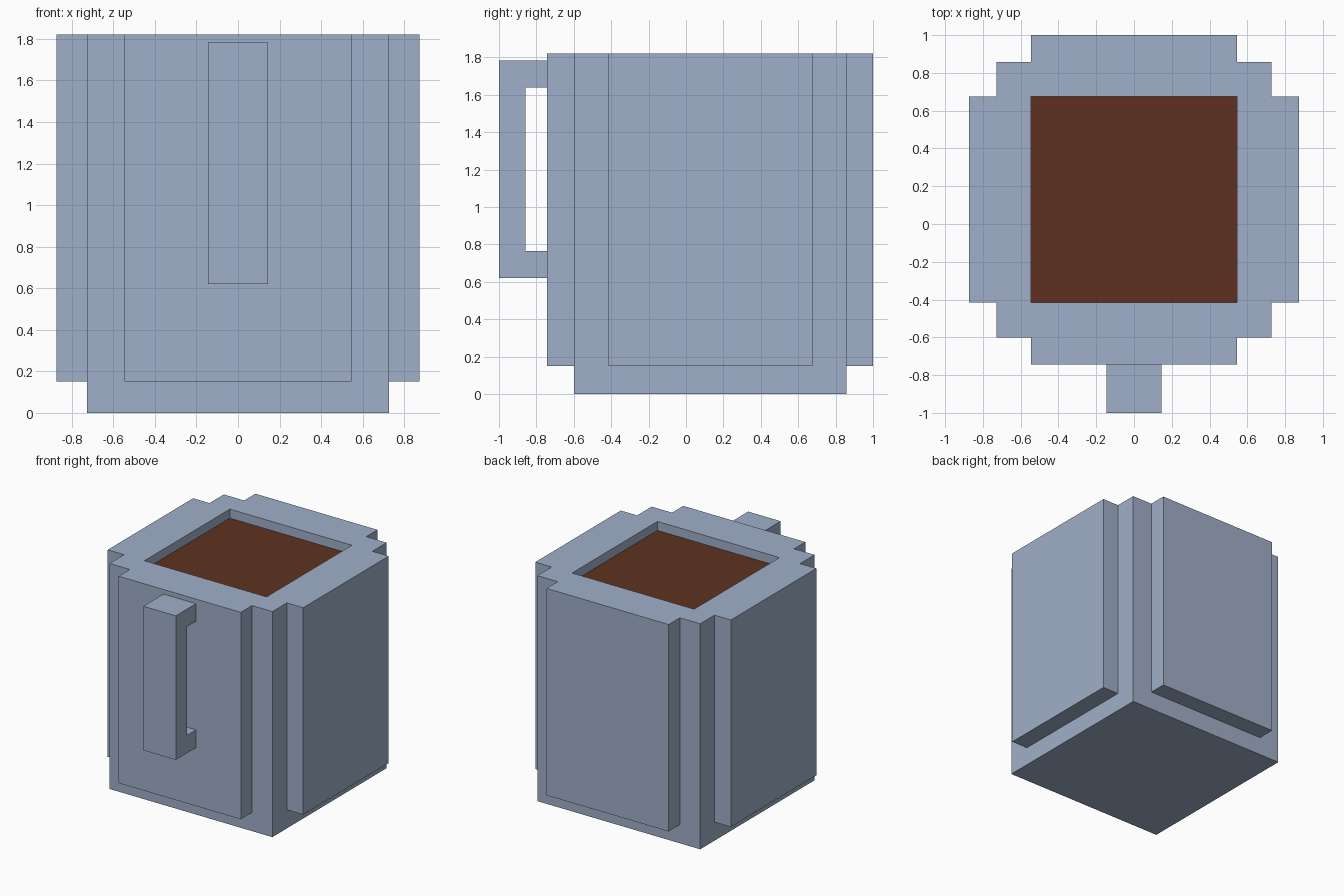
import bpy, bmesh
from mathutils import Vector

if "Cube" in bpy.data.objects:
    bpy.data.objects.remove(bpy.data.objects["Cube"])


def material(name, rgb):
    m = bpy.data.materials.new(name)
    m.diffuse_color = (*rgb, 1.0)
    m.use_nodes = True
    m.node_tree.nodes["Principled BSDF"].inputs["Base Color"].default_value = m.diffuse_color
    return m


BLUE = material("blue_grey_ceramic", (0.35, 0.43, 0.58))
BROWN = material("brown_coffee", (0.112, 0.031, 0.0144))

TOP, STEP = 1.82, 0.15          # rim height, bottom of the side panels
COFFEE = 1.747                  # drink level
IN_X, IN_Y = (-0.545, 0.545), (-0.415, 0.675)
CORE_X, CORE_Y = (-0.727, 0.727), (-0.60, 0.857)


def finish(bm, name, mat):
    bmesh.ops.recalc_face_normals(bm, faces=bm.faces)
    me = bpy.data.meshes.new(name)
    bm.to_mesh(me)
    bm.free()
    me.materials.append(mat)
    ob = bpy.data.objects.new(name, me)
    bpy.context.collection.objects.link(ob)
    return ob


def add_box(bm, x, y, z):
    verts = bmesh.ops.create_cube(bm, size=1)["verts"]
    for v in verts:
        v.co = Vector([r[0] if c < 0 else r[1] for c, r in zip(v.co, (x, y, z))])


def box(name, x, y, z, mat):
    bm = bmesh.new()
    add_box(bm, x, y, z)
    return finish(bm, name, mat)


# Cup body: block with its top inset to a rim and sunk to a cavity
bm = bmesh.new()
add_box(bm, CORE_X, CORE_Y, (0, TOP))
top = max(bm.faces, key=lambda f: f.calc_center_median().z)
bmesh.ops.inset_individual(bm, faces=[top], thickness=0.182)
for v in top.verts:
    v.co.x = IN_X[0] if v.co.x < 0 else IN_X[1]
    v.co.y = IN_Y[0] if v.co.y < 0.13 else IN_Y[1]
new = bmesh.ops.extrude_discrete_faces(bm, faces=[top])["faces"][0]
bmesh.ops.translate(bm, verts=new.verts, vec=(0, 0, STEP - TOP))
finish(bm, "cup_body", BLUE)

# Raised panels on the four sides, flush with the rim
z = (STEP, TOP)
box("left_panel", (-0.873, CORE_X[0]), IN_Y, z, BLUE)
box("right_panel", (CORE_X[1], 0.873), IN_Y, z, BLUE)
box("front_panel", IN_X, (-0.743, CORE_Y[0]), z, BLUE)
box("back_panel", IN_X, (CORE_Y[1], 1.0), z, BLUE)

# Coffee filling the cavity
box("coffee", IN_X, IN_Y, (STEP, COFFEE), BROWN)

# Handle: C-shaped side profile extruded across x
profile = [(-0.743, 0.62), (-1.0, 0.62), (-1.0, 1.783), (-0.743, 1.783),
           (-0.743, 1.64), (-0.858, 1.64), (-0.858, 0.765), (-0.743, 0.765)]
bm = bmesh.new()
face = bm.faces.new([bm.verts.new((-0.145, y, h)) for y, h in profile])
ext = bmesh.ops.extrude_face_region(bm, geom=[face])["geom"]
bmesh.ops.translate(bm, vec=(0.29, 0, 0),
                    verts=[g for g in ext if isinstance(g, bmesh.types.BMVert)])
finish(bm, "handle", BLUE)
